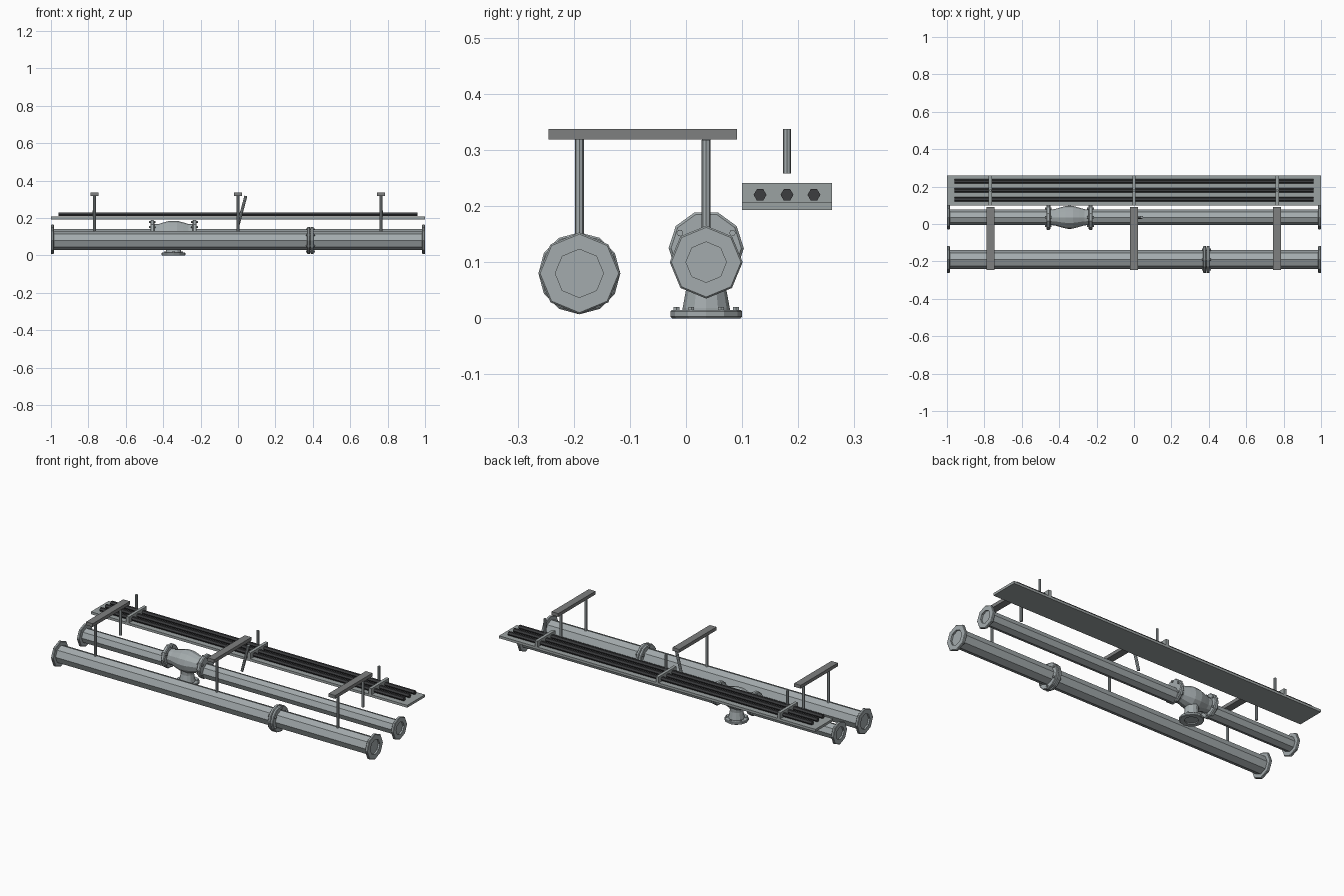
import bpy, bmesh, math
from mathutils import Vector, Matrix

cube = bpy.data.objects.get("Cube")
if cube:
    bpy.data.objects.remove(cube, do_unlink=True)


def material(name, rgb):
    m = bpy.data.materials.new(name)
    m.use_nodes = True
    m.diffuse_color = (*rgb, 1)
    m.node_tree.nodes["Principled BSDF"].inputs["Base Color"].default_value = (*rgb, 1)
    return m


STEEL = material("pale steel", (0.37, 0.41, 0.42))
GREY = material("bracket grey", (0.21, 0.215, 0.215))
TRAY = material("tray grey", (0.33, 0.36, 0.36))
DARK = material("dark conduit", (0.045, 0.047, 0.05))


def finish(bm, name, mat):
    bmesh.ops.recalc_face_normals(bm, faces=bm.faces[:])
    mesh = bpy.data.meshes.new(name)
    bm.to_mesh(mesh)
    bm.free()
    mesh.materials.append(mat)
    ob = bpy.data.objects.new(name, mesh)
    bpy.context.scene.collection.objects.link(ob)
    return ob


def box(name, center, size, mat):
    bm = bmesh.new()
    bmesh.ops.create_cube(bm, size=1, matrix=Matrix.Translation(center) @ Matrix.Diagonal((*size, 1)))
    return finish(bm, name, mat)


def lathe(name, start, direction, profile, sides, mat, closed=False, turn=0):
    """Spin (distance, radius) points about an axis; capped, or closed as a ring."""
    bm = bmesh.new()
    place = Matrix.Translation(start) @ Vector(direction).to_track_quat('Z', 'Y').to_matrix().to_4x4()
    rings = []
    for dist, rad in profile:
        angles = [turn + math.tau * i / sides for i in range(sides)]
        rings.append([bm.verts.new(place @ Vector((rad * math.cos(a), rad * math.sin(a), dist))) for a in angles])
    pairs = list(zip(rings, rings[1:]))
    if closed:
        pairs.append((rings[-1], rings[0]))
    else:
        bm.faces.new(rings[0])
        bm.faces.new(rings[-1])
    for a, b in pairs:
        for i in range(sides):
            j = (i + 1) % sides
            bm.faces.new((a[i], a[j], b[j], b[i]))
    return finish(bm, name, mat)


def rod(name, a, b, radius, mat, sides=8):
    a, b = Vector(a), Vector(b)
    return lathe(name, a, b - a, [(0, radius), ((b - a).length, radius)], sides, mat)


def flange(name, start, direction, outer, inner, thick, sides=8):
    c = thick * 0.2
    ring = [(0, inner), (0, outer - c), (c, outer), (thick - c, outer), (thick, outer - c), (thick, inner)]
    return lathe(name, start, direction, ring, sides, STEEL, closed=True)


def bolts(name, start, direction, circle, length, count=6):
    q = Vector(direction).to_track_quat('Z', 'Y')
    for i in range(count):
        a = math.tau * (i + 0.5) / count
        p = Vector(start) + q @ Vector((circle * math.cos(a), circle * math.sin(a), 0))
        rod(f"{name}_{i + 1}", p, p + Vector(direction) * length, 0.006, STEEL, 6)


X = Vector((1, 0, 0))

# Front pipe with end flanges and a bolted joint
FY, FZ = -0.19, 0.08
rod("front_pipe", (-0.99, FY, FZ), (0.99, FY, FZ), 0.05, STEEL)
for side in (-1, 1):
    flange("front_end_flange", (side, FY, FZ), X * -side, 0.073, 0.043, 0.015)
for x in (0.37, 0.388):
    flange("front_joint_flange", (x, FY, FZ), X, 0.073, 0.045, 0.016, 12)
bolts("joint_bolt", (0.363, FY, FZ), X, 0.06, 0.048)

# Rear pipe, interrupted by the tee
RY, RZ = 0.036, 0.1
TX, TZ = -0.345, 0.125
rod("rear_pipe_right", (-0.99, RY, RZ), (-0.455, RY, RZ), 0.041, STEEL)
rod("rear_pipe_left", (-0.235, RY, RZ), (0.99, RY, RZ), 0.041, STEEL)
for side in (-1, 1):
    flange("rear_end_flange", (side, RY, RZ), X * -side, 0.065, 0.036, 0.015)

# Tee: bulging body, side flanges, neck and foot flange
lathe("tee_body", (TX - 0.11, RY, TZ), X,
      [(0, 0.042), (0.03, 0.043), (0.06, 0.052), (0.09, 0.06), (0.13, 0.06), (0.16, 0.052), (0.19, 0.043), (0.22, 0.042)],
      12, STEEL)
for side in (-1, 1):
    edge = TX + side * 0.124
    flange("tee_side_flange", (edge, RY, TZ), X * -side, 0.067, 0.02, 0.022, 10)
    bolts("tee_side_bolt", (edge + side * 0.006, RY, TZ), X * -side, 0.054, 0.035)
lathe("tee_neck", (TX, RY, 0.006), (0, 0, 1), [(0, 0.042), (0.012, 0.042), (0.05, 0.035), (0.1, 0.04)], 12, STEEL)
flange("tee_foot_flange", (TX, RY, 0), (0, 0, 1), 0.064, 0.036, 0.015, 12)
bolts("tee_foot_bolt", (TX, RY, 0.002), (0, 0, 1), 0.053, 0.018)

# Conduit tray with three conduits
CY = 0.18
box("tray", (0, CY, 0.2), (2, 0.16, 0.014), TRAY)
for i in (-1, 0, 1):
    y = CY + i * 0.048
    rod("conduit", (-0.96, y, 0.22), (0.96, y, 0.22), 0.0115, DARK, 6).rotation_euler = (0, 0, 0)

# Hangers: ceiling bracket, drop rods and conduit clamp at each station
for x in (-0.768, 0, 0.765):
    box("ceiling_bracket", (x, -0.077, 0.328), (0.042, 0.336, 0.019), GREY)
    rod("front_drop_rod", (x, FY, FZ + 0.04), (x, FY, 0.32), 0.008, STEEL)
    lean = 0.042 if x == 0 else 0
    rod("rear_drop_rod", (x, RY, 0.16), (x + lean, RY, 0.318), 0.008, STEEL)
    box("conduit_clamp", (x, CY, 0.224), (0.018, 0.16, 0.034), TRAY)
    rod("tray_drop_rod", (x, CY, 0.258), (x, CY, 0.337), 0.007, STEEL)
